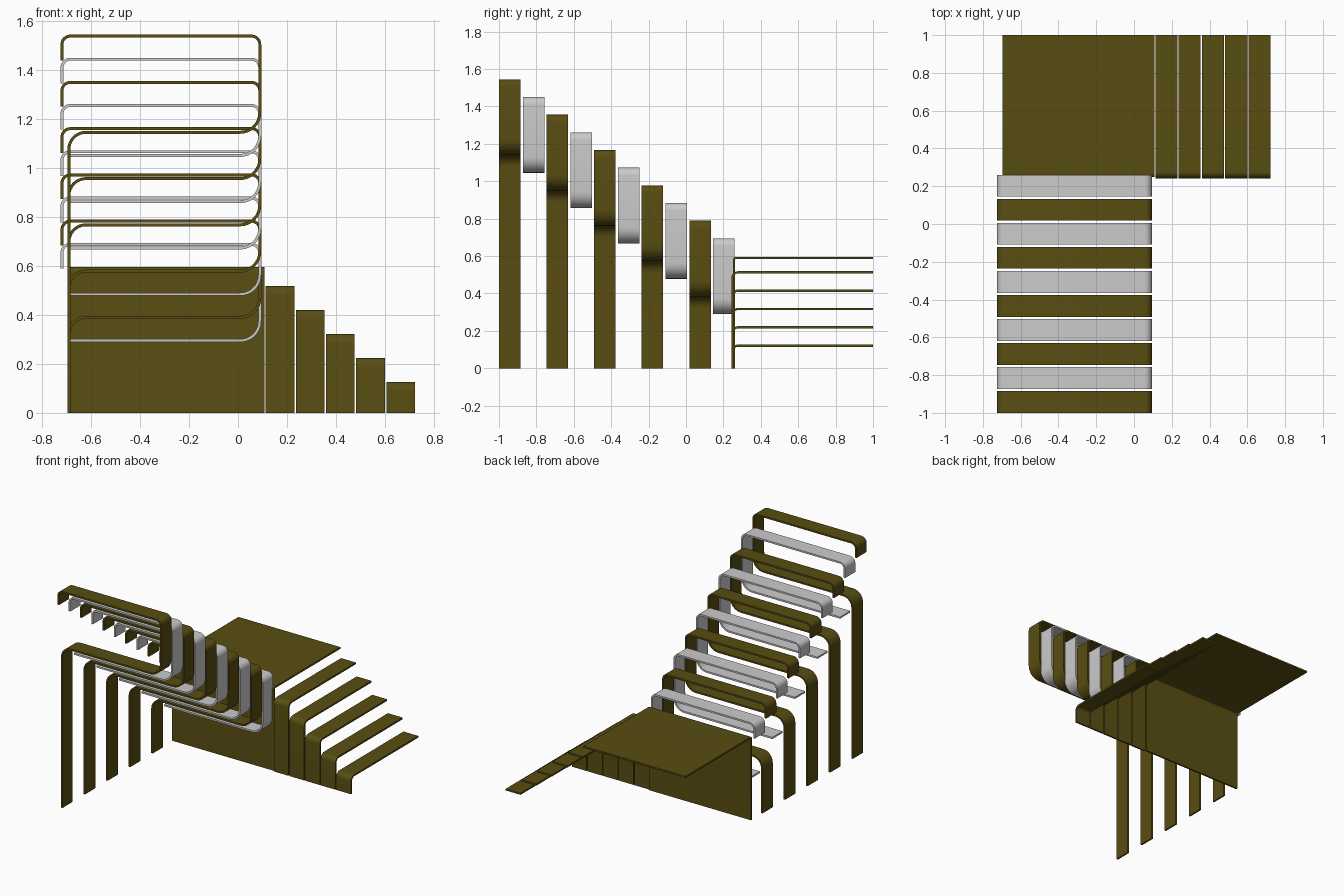
import bpy, bmesh, math
from mathutils import Vector

if "Cube" in bpy.data.objects:
    bpy.data.objects.remove(bpy.data.objects["Cube"])

T = 0.012  # sheet thickness

olive = bpy.data.materials.new("olive")
olive.diffuse_color = (0.10, 0.075, 0.006, 1)
olive.use_nodes = True
olive.node_tree.nodes["Principled BSDF"].inputs["Base Color"].default_value = olive.diffuse_color


def rounded_path(points, n=8):
    """2D polyline of (u, v, radius) -> list of (position, normal)."""
    P = [Vector(p[:2]) for p in points]
    out = []
    for i, p in enumerate(P):
        if i in (0, len(P) - 1):
            d = (P[1] - P[0]) if i == 0 else (P[-1] - P[-2])
            d.normalize()
            out.append((p, Vector((-d.y, d.x))))
            continue
        a, b = (p - P[i - 1]).normalized(), (P[i + 1] - p).normalized()
        r = points[i][2]
        s = 1 if a.x * b.y - a.y * b.x > 0 else -1
        na = Vector((-a.y, a.x))
        centre = p - a * r + na * s * r          # all bends are right angles
        for k in range(n + 1):
            t = math.pi / 2 * k / n
            nk = na * math.cos(t) - a * s * math.sin(t) * 1
            out.append((centre - nk * s * r, nk))
    return out


def bent_sheet(name, points, lo, hi, axis, mat=None):
    """Thicken the path and extrude it from lo to hi along the given axis."""
    path = rounded_path(points)
    outline = [p + n * T / 2 for p, n in path] + [p - n * T / 2 for p, n in reversed(path)]
    m = len(path)
    bm = bmesh.new()

    def ring(w):
        return [bm.verts.new((q.x, w, q.y) if axis == 'Y' else (w, q.x, q.y)) for q in outline]

    A, B = ring(lo), ring(hi)
    N = 2 * m
    for i in range(N):
        j = (i + 1) % N
        bm.faces.new((A[i], A[j], B[j], B[i]))
    for R in (A, B):
        for i in range(m - 1):
            bm.faces.new((R[i], R[i + 1], R[N - 2 - i], R[N - 1 - i]))
    bmesh.ops.recalc_face_normals(bm, faces=bm.faces)
    me = bpy.data.meshes.new(name)
    bm.to_mesh(me)
    bm.free()
    ob = bpy.data.objects.new(name, me)
    bpy.context.collection.objects.link(ob)
    if mat:
        me.materials.append(mat)
    bpy.ops.object.select_all(action='DESELECT')
    ob.select_set(True)
    bpy.context.view_layer.objects.active = ob
    bpy.ops.object.shade_smooth_by_angle(angle=math.radians(30))
    return ob


# upper flight: alternating standing (olive) and hanging (grey) ribbons
for i in range(10):
    y = -1 + i * 0.1272
    top = 1.545 - i * 0.0945
    zt, zb = top - T / 2, top - 0.405 + T / 2
    pts = [(-0.719, top - 0.105, 0), (-0.719, zt, 0.034), (0.089, zt, 0.034), (0.089, zb, 0.08)]
    if i % 2 == 0:
        pts += [(-0.691, zb, 0.07), (-0.691, 0, 0)]
        bent_sheet("standing_tread", pts, y, y + 0.115, 'Y', olive)
    else:
        pts += [(-0.685, zb, 0)]
        bent_sheet("hanging_tread", pts, y, y + 0.115, 'Y')

# landing: front wall folded into a flat top
bent_sheet("landing", [(0.256, 0, 0), (0.256, 0.59, 0.012), (1, 0.59, 0)],
           -0.697, 0.108, 'X', olive)

# lower flight: folded steps descending to the right
for i in range(5):
    x = 0.113 + i * 0.1232
    z = 0.519 - i * 0.098 - T / 2
    bent_sheet("lower_step", [(0.248, 0, 0), (0.248, z, 0.03), (1, z, 0)],
               x, x + 0.117, 'X', olive)
